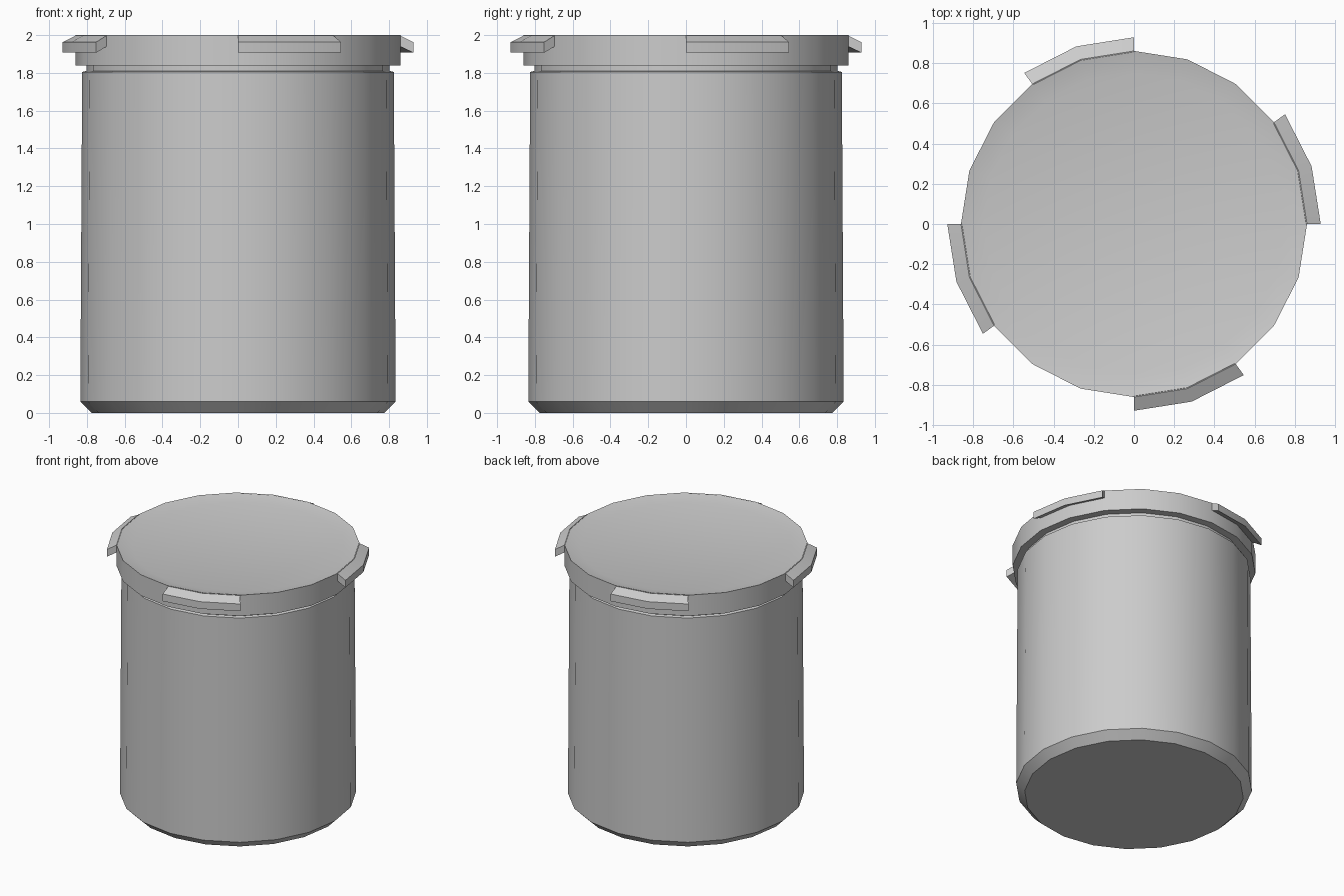
import bpy, bmesh, math

if "Cube" in bpy.data.objects:
    bpy.data.objects.remove(bpy.data.objects["Cube"])

SIDES = 20
STEP = math.tau / SIDES


def finish(name, bm):
    bmesh.ops.recalc_face_normals(bm, faces=bm.faces)
    mesh = bpy.data.meshes.new(name)
    bm.to_mesh(mesh)
    bm.free()
    obj = bpy.data.objects.new(name, mesh)
    bpy.context.collection.objects.link(obj)
    bpy.ops.object.select_all(action='DESELECT')
    obj.select_set(True)
    bpy.context.view_layer.objects.active = obj
    bpy.ops.object.shade_smooth_by_angle(angle=math.radians(30))
    return obj


def sweep(bm, profile, start, steps, closed_profile):
    """Sweep an (r, z) profile around z; caps whatever ends are open."""
    full = steps == SIDES
    count = steps if full else steps + 1
    rings = [[bm.verts.new((r * math.cos((start + i) * STEP),
                            r * math.sin((start + i) * STEP), z))
              for r, z in profile] for i in range(count)]
    n = len(profile)
    for i in range(steps):
        a, b = rings[i], rings[(i + 1) % count]
        for j in range(n if closed_profile else n - 1):
            k = (j + 1) % n
            bm.faces.new((a[j], b[j], b[k], a[k]))
    if closed_profile:
        bm.faces.new(rings[0])
        bm.faces.new(rings[-1])
    else:
        bm.faces.new([ring[0] for ring in rings])
        bm.faces.new([ring[-1] for ring in rings])


# Jar body: chamfered foot, slightly tapered wall, narrow neck under the lid
bm = bmesh.new()
sweep(bm, [(0.775, 0), (0.835, 0.06), (0.825, 1.805), (0.803, 1.81), (0.803, 1.86)],
      0, SIDES, False)
finish("jar_body", bm)

# Lid: straight rim with a shallow dished top
bm = bmesh.new()
sweep(bm, [(0.78, 1.838), (0.86, 1.838), (0.86, 2.0), (0.75, 1.975)], 0, SIDES, False)
finish("lid", bm)

# Four sloping grip tabs around the lid rim
for q in range(4):
    bm = bmesh.new()
    sweep(bm, [(0.855, 2.0), (0.928, 1.963), (0.928, 1.907), (0.855, 1.942)],
          q * 5, 2, True)
    finish(f"lid_tab_{q + 1}", bm)
